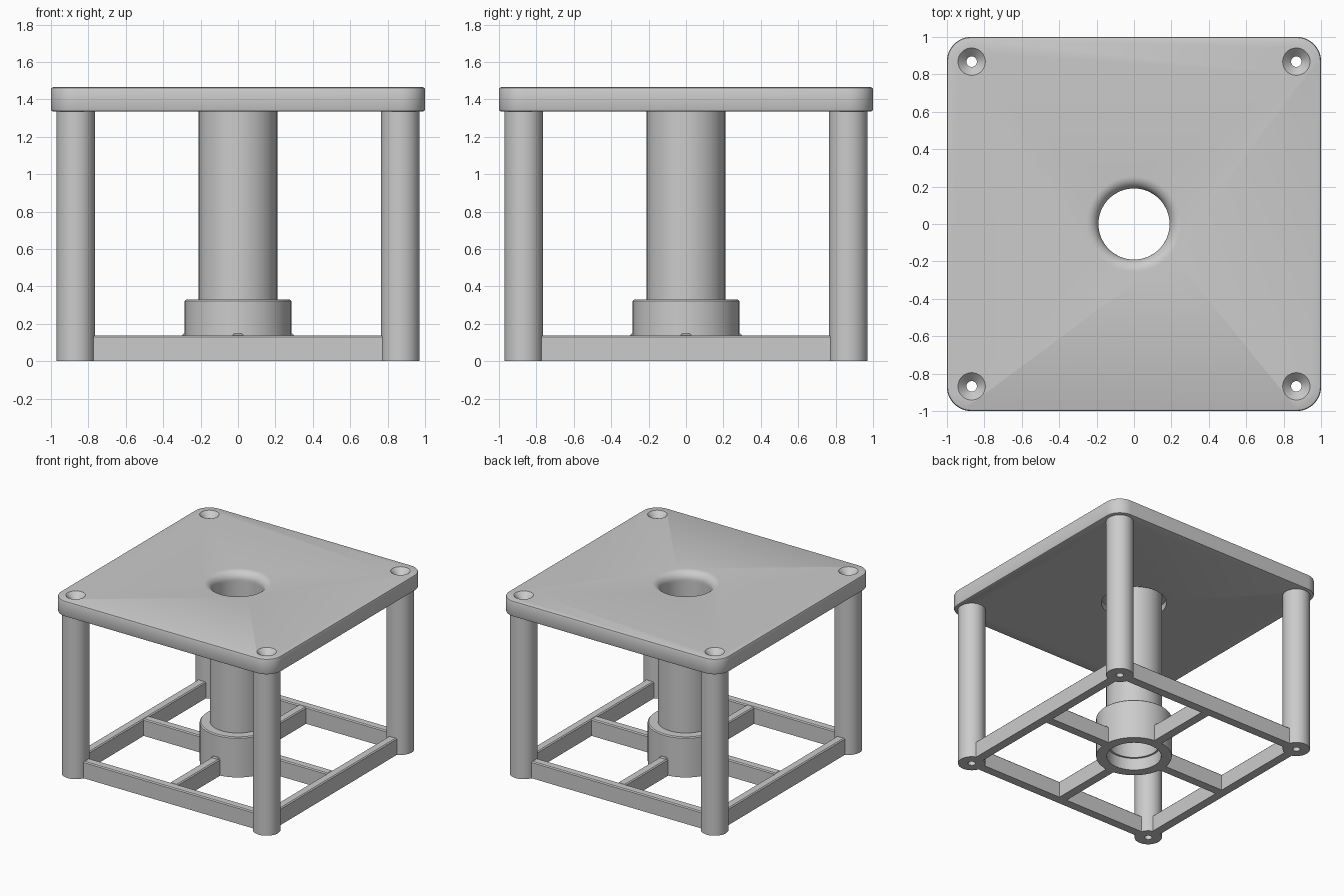
import bpy, bmesh, math
from mathutils import Vector

cube = bpy.data.objects.get("Cube")
if cube:
    bpy.data.objects.remove(cube, do_unlink=True)

grey = bpy.data.materials.new("plain grey")
grey.use_nodes = True
grey.diffuse_color = (0.6, 0.6, 0.6, 1)
grey.node_tree.nodes["Principled BSDF"].inputs["Base Color"].default_value = (0.6, 0.6, 0.6, 1)

POST = 0.868       # post centre offset
PLATE_LOW, PLATE_TOP = 1.335, 1.465
CORNERS = [(x, y) for x in (-POST, POST) for y in (-POST, POST)]


def finish(name, bm):
    bmesh.ops.recalc_face_normals(bm, faces=bm.faces)
    mesh = bpy.data.meshes.new(name)
    bm.to_mesh(mesh)
    bm.free()
    mesh.materials.append(grey)
    obj = bpy.data.objects.new(name, mesh)
    bpy.context.collection.objects.link(obj)
    return obj


def lathe(name, profile, centre=(0, 0), steps=64):
    """Revolve a closed (radius, height) loop around a vertical axis."""
    bm = bmesh.new()
    rings = []
    for i in range(steps):
        a = math.tau * i / steps
        rings.append([bm.verts.new((centre[0] + r * math.cos(a),
                                    centre[1] + r * math.sin(a), z)) for r, z in profile])
    n = len(profile)
    for i in range(steps):
        a, b = rings[i], rings[(i + 1) % steps]
        for j in range(n):
            k = (j + 1) % n
            bm.faces.new((a[j], b[j], b[k], a[k]))
    bmesh.ops.remove_doubles(bm, verts=bm.verts, dist=1e-5)
    bmesh.ops.dissolve_degenerate(bm, edges=bm.edges, dist=1e-6)
    return finish(name, bm)


def beam(name, x0, x1, y0, y1, height=0.137):
    """Box rail on the ground with softened top edges."""
    bm = bmesh.new()
    bmesh.ops.create_cube(bm, size=1)
    for v in bm.verts:
        v.co = Vector((x1 if v.co.x > 0 else x0, y1 if v.co.y > 0 else y0,
                       height if v.co.z > 0 else 0))
    top = [e for e in bm.edges if all(v.co.z > 0.01 for v in e.verts)]
    bmesh.ops.bevel(bm, geom=top, offset=0.008, segments=1, affect='EDGES')
    return finish(name, bm)


def cutter(profile, centre=(0, 0)):
    """Solid of revolution closed on its axis, used only for cutting."""
    bm = bmesh.new()
    steps = 64
    rings = [[bm.verts.new((centre[0] + r * math.cos(math.tau * i / steps),
                            centre[1] + r * math.sin(math.tau * i / steps), z))
              for i in range(steps)] for r, z in profile]
    for low, high in zip(rings, rings[1:]):
        for i in range(steps):
            k = (i + 1) % steps
            bm.faces.new((low[i], low[k], high[k], high[i]))
    bm.faces.new(rings[0])
    bm.faces.new(rings[-1])
    obj = finish("cutter", bm)
    obj.hide_render = True
    return obj


# Top plate: rounded square with softened rims
bm = bmesh.new()
radius, inner = 0.13, 0.87
outline = []
for q, (sx, sy) in enumerate([(1, 1), (-1, 1), (-1, -1), (1, -1)]):
    for i in range(13):
        a = math.pi / 2 * (q + i / 12)
        outline.append(bm.verts.new((sx * inner + radius * math.cos(a),
                                     sy * inner + radius * math.sin(a), PLATE_LOW)))
base = bm.faces.new(outline)
up = bmesh.ops.extrude_face_region(bm, geom=[base])["geom"]
bmesh.ops.translate(bm, verts=[g for g in up if isinstance(g, bmesh.types.BMVert)],
                    vec=(0, 0, PLATE_TOP - PLATE_LOW))
if base.is_valid is False or len([f for f in bm.faces if len(f.verts) > 4]) < 2:
    bm.faces.new(outline)
rims = [e for e in bm.edges if abs(e.verts[0].co.z - e.verts[1].co.z) < 1e-5]
bmesh.ops.bevel(bm, geom=rims, offset=0.012, segments=2, profile=0.5, affect='EDGES')
plate = finish("top_plate", bm)

# Central opening: recess below, rounded lip above
lip = [(0.255 - 0.065 * math.cos(t * math.pi / 16), 1.4 + 0.065 * math.sin(t * math.pi / 16))
       for t in range(9)]
cuts = [cutter([(0.245, 1.3), (0.245, 1.385), (0.19, 1.385)] + lip + [(0.255, 1.5)])]
# Countersunk screw holes
for c in CORNERS:
    cuts.append(cutter([(0.028, 1.3), (0.028, 1.42), (0.073, PLATE_TOP), (0.073, 1.5)], c))
for c in cuts:
    mod = plate.modifiers.new("cut", 'BOOLEAN')
    mod.object = c
    mod.operation = 'DIFFERENCE'
    mod.solver = 'EXACT'
graph = bpy.context.evaluated_depsgraph_get()
baked = bpy.data.meshes.new_from_object(plate.evaluated_get(graph))
plate.modifiers.clear()
plate.data = baked
for c in cuts:
    bpy.data.objects.remove(c, do_unlink=True)

parts = [plate]

# Hollow corner posts
for x, y in CORNERS:
    name = ("back" if y > 0 else "front") + ("_left" if x > 0 else "_right") + "_post"
    parts.append(lathe(name, [(0.028, 0), (0.103, 0), (0.103, PLATE_LOW), (0.028, PLATE_LOW)],
                       (x, y), 48))

# Central tube and its collar
parts.append(lathe("centre_tube", [(0.19, 0.1), (0.21, 0.1), (0.21, 1.385), (0.19, 1.385)]))
parts.append(lathe("collar", [(0.205, 0), (0.285, 0), (0.285, 0.322), (0.277, 0.33),
                              (0.205, 0.33)]))

# Base frame rails and cross rails
W, END = 0.036, 0.79
for s, side, end in ((-1, "right", "front"), (1, "left", "back")):
    p = s * POST
    parts.append(beam(end + "_rail", -END, END, p - W, p + W))
    parts.append(beam(side + "_rail", p - W, p + W, -END, END))
    a, b = sorted((s * 0.25, s * (POST - W + 0.01)))
    parts.append(beam(side + "_cross_rail", a, b, -W, W))
    parts.append(beam(end + "_cross_rail", -W, W, a, b))
    # Small raised feet where cross rails meet the collar
    a, b = sorted((s * 0.26, s * 0.3))
    parts.append(beam(side + "_cross_foot", a, b, -0.03, 0.03, 0.147))
    parts.append(beam(end + "_cross_foot", -0.03, 0.03, a, b, 0.147))

# Smooth round walls, keep hard edges
bpy.ops.object.select_all(action='DESELECT')
for p in parts:
    p.select_set(True)
bpy.context.view_layer.objects.active = plate
bpy.ops.object.shade_smooth_by_angle(angle=math.radians(30))
